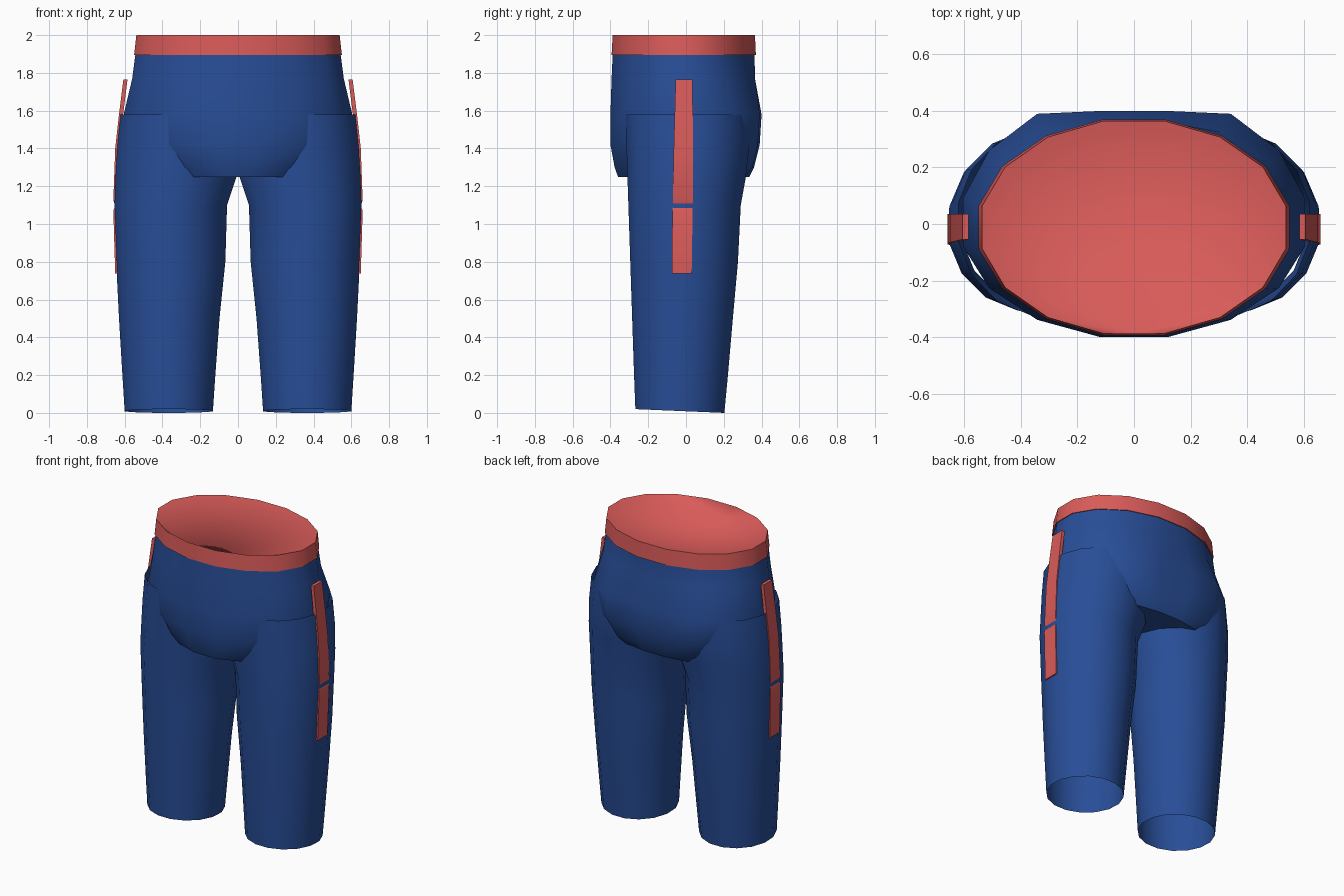
import bpy
import math

SIDES = 16
FLAT = math.cos(math.pi / SIDES)  # polygon reach at the middle of a side

old = bpy.data.objects.get("Cube")
if old:
    bpy.data.objects.remove(old)


def material(name, colour):
    mat = bpy.data.materials.new(name)
    mat.use_nodes = True
    mat.diffuse_color = (*colour, 1)
    mat.node_tree.nodes["Principled BSDF"].inputs["Base Color"].default_value = (*colour, 1)
    return mat


blue = material("trouser blue", (0.021, 0.075, 0.31))
red = material("trim red", (0.69, 0.105, 0.1))


def ring(z_front, z_back, x0, x1, y0, y1, flat_back=1.0):
    """Oval ring between the given limits; flat_back > 1 squares off the back."""
    points = []
    for i in range(SIDES):
        a = math.tau * (i + 0.5) / SIDES
        c, s = math.cos(a) / FLAT, math.sin(a) / FLAT
        if s > 0:
            s = min(s * flat_back, 1)
        t = (s + 1) / 2
        points.append(((x0 + x1) / 2 + c * (x1 - x0) / 2,
                       y0 + (y1 - y0) * t,
                       z_front + (z_back - z_front) * t))
    return points


def loft(name, rings, mat, cap_start=False, cap_end=False, apex=None, angle=40):
    """Skin rings listed from bottom to top."""
    n = len(rings[0])
    verts = [p for r in rings for p in r]
    faces = []
    for k in range(len(rings) - 1):
        for i in range(n):
            j = (i + 1) % n
            faces.append((k * n + i, k * n + j, (k + 1) * n + j, (k + 1) * n + i))
    last = (len(rings) - 1) * n
    if cap_start:
        faces.append(tuple(reversed(range(n))))
    if cap_end:
        faces.append(tuple(range(last, last + n)))
    if apex:
        verts.append(apex)
        faces += [(last + i, last + (i + 1) % n, len(verts) - 1) for i in range(n)]
    mesh = bpy.data.meshes.new(name)
    mesh.from_pydata(verts, [], faces)
    mesh.materials.append(mat)
    mesh.polygons.foreach_set("use_smooth", [True] * len(mesh.polygons))
    mesh.set_sharp_from_angle(angle=math.radians(angle))
    obj = bpy.data.objects.new(name, mesh)
    bpy.context.collection.objects.link(obj)
    return obj


# Hips: z, half width, front, back, back squareness
hip_rows = [
    (1.25, 0.40, -0.36, 0.335, 1.1),
    (1.30, 0.47, -0.378, 0.36, 1.15),
    (1.42, 0.58, -0.40, 0.39, 1.15),
    (1.58, 0.605, -0.40, 0.40, 1.15),
    (1.77, 0.56, -0.394, 0.365, 1.05),
    (1.90, 0.543, -0.388, 0.363, 1.0),
]
loft("hips", [ring(z, z, -w, w, f, b, q) for z, w, f, b, q in hip_rows], blue, cap_start=True)

# Waistband with a slanted lining that falls to the front
loft("waistband", [
    ring(1.897, 1.897, -0.53, 0.53, -0.38, 0.355),
    ring(1.895, 1.895, -0.55, 0.55, -0.394, 0.37),
    ring(2.0, 2.0, -0.538, 0.538, -0.388, 0.365),
], red, apex=(0, -0.385, 1.905))

# Legs: z, inner, outer, front, back (open tubes)
leg_rows = [
    (0.20, 0.12, 0.612, -0.275, 0.222),
    (0.50, 0.098, 0.63, -0.285, 0.248),
    (0.80, 0.067, 0.645, -0.295, 0.275),
    (1.10, 0.058, 0.655, -0.305, 0.29),
    (1.25, 0.008, 0.652, -0.31, 0.317),
    (1.40, 0.0, 0.643, -0.315, 0.333),
    (1.58, 0.0, 0.622, -0.32, 0.335),
]
# Side stripes: z, outer x, back edge y, front edge y; sunk briefly at the knee-side seam
stripe_rows = [
    (0.737, 0.650, -0.075, 0.03),
    (1.07, 0.660, -0.072, 0.035),
    (1.095, 0.650, -0.07, 0.036),
    (1.125, 0.660, -0.07, 0.036),
    (1.40, 0.650, -0.065, 0.036),
    (1.58, 0.630, -0.06, 0.036),
    (1.765, 0.607, -0.055, 0.035),
]
for side, s in (("left", 1), ("right", -1)):
    def limits(inner, outer):
        return sorted((s * inner, s * outer))

    rows = [ring(0.02, 0.0, *limits(0.133, 0.60), -0.268, 0.203)]
    rows += [ring(z, z, *limits(i, o), f, b) for z, i, o, f, b in leg_rows]
    loft(side + "_leg", rows, blue)

    boxes = []
    for z, x, y0, y1 in stripe_rows:
        box = [(s * (x - 0.022), y0, z), (s * x, y0, z), (s * x, y1, z), (s * (x - 0.022), y1, z)]
        boxes.append(box if s > 0 else box[::-1])
    loft(side + "_stripe", boxes, red, cap_start=True, cap_end=True)
